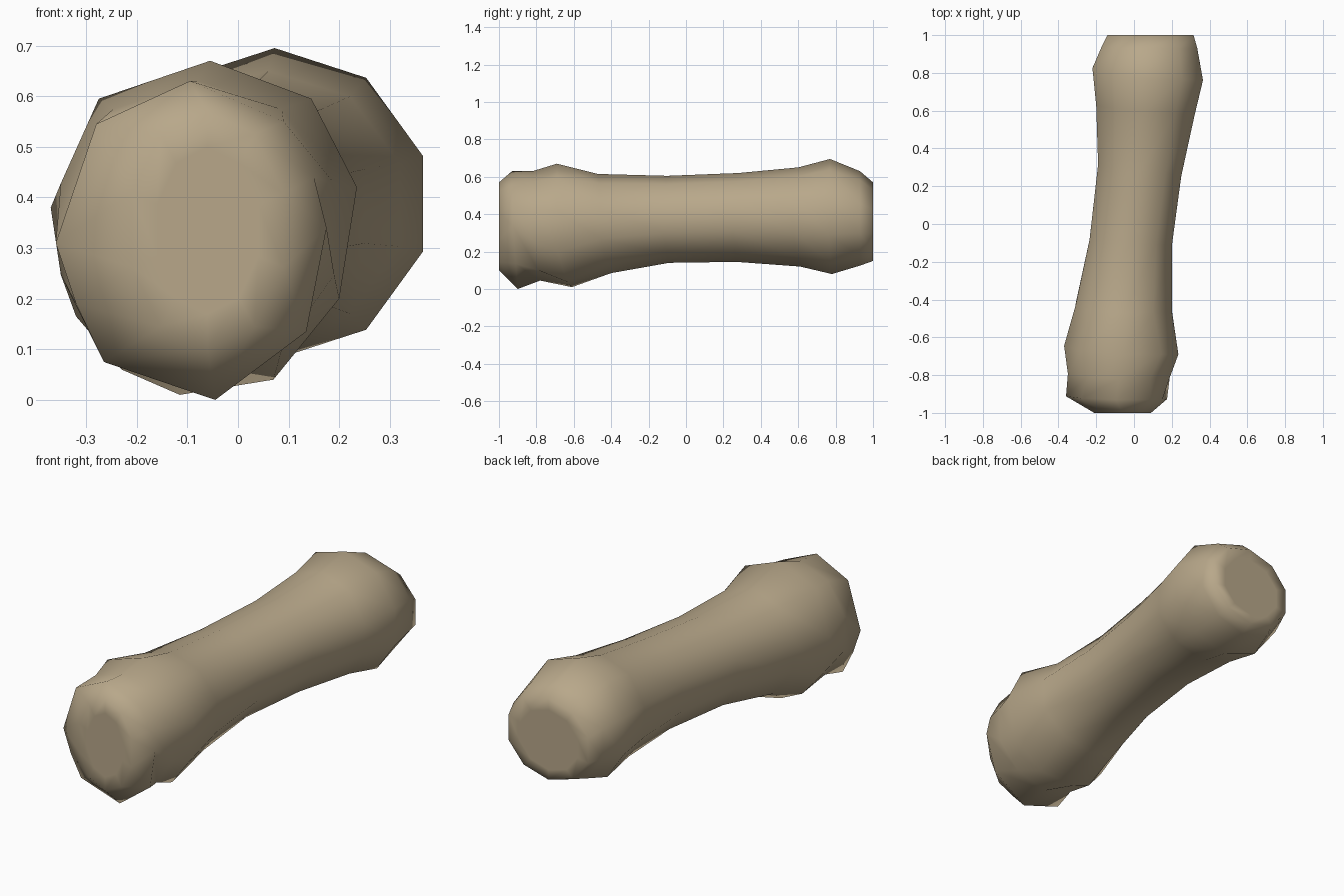
import bpy, bmesh, math

if "Cube" in bpy.data.objects:
    bpy.data.objects.remove(bpy.data.objects["Cube"])

SIDES = 10
ANGLES = [math.pi / 2 - i * 2 * math.pi / SIDES for i in range(SIDES)]  # clockwise from the top


def tilt(a, ys):
    """y of a ring point, blended from its y at top, bottom, left and right."""
    s, c = math.sin(a), math.cos(a)
    return s * s * ys[0 if s > 0 else 1] + c * c * ys[3 if c > 0 else 2]


def oval(ys, left, right, low, high):
    rx = (right - left) / 2 / math.cos(math.radians(18))
    rz = (high - low) / 2
    cx, cz = (left + right) / 2, (low + high) / 2
    return [(cx + rx * math.cos(a), tilt(a, ys), cz + rz * math.sin(a)) for a in ANGLES]


def outline(ys, pts):
    return [(x, tilt(a, ys), z) for a, (x, z) in zip(ANGLES, pts)]


def flat(y):
    return (y, y, y, y)


# cross-sections from the front end to the back end
rings = [
    oval(flat(-1.0), -0.16, 0.04, 0.17, 0.50),
    oval(flat(-1.0), -0.21, 0.09, 0.10, 0.57),
    outline((-0.93, -0.90, -0.91, -0.93),
            [(-.095, .63), (.09, .55), (.15, .44), (.175, .34), (.135, .135),
             (-.045, 0), (-.265, .075), (-.32, .19), (-.36, .31), (-.28, .545)]),
    oval((-0.82, -0.78, -0.79, -0.81), -0.35, 0.19, 0.045, 0.63),
    outline((-0.69, -0.61, -0.64, -0.69),
            [(-.055, .67), (.145, .595), (.235, .42), (.2, .2), (.07, .04),
             (-.115, .01), (-.23, .06), (-.32, .165), (-.37, .38), (-.275, .595)]),
    oval((-0.47, -0.40, -0.43, -0.46), -0.31, 0.20, 0.085, 0.615),
    oval((-0.10, -0.09, -0.08, -0.12), -0.235, 0.20, 0.14, 0.605),
    oval((0.28, 0.27, 0.32, 0.25), -0.19, 0.25, 0.145, 0.62),
    oval((0.60, 0.61, 0.63, 0.57), -0.20, 0.32, 0.12, 0.65),
    oval((0.77, 0.78, 0.83, 0.76), -0.22, 0.365, 0.08, 0.695),
    oval(flat(0.93), -0.175, 0.335, 0.125, 0.63),
    oval(flat(1.0), -0.14, 0.315, 0.15, 0.57),
    oval(flat(1.0), -0.08, 0.25, 0.20, 0.51),
]

# bone: loft the sections and close both ends
bm = bmesh.new()
loops = [[bm.verts.new(p) for p in ring] for ring in rings]
for a, b in zip(loops, loops[1:]):
    for i in range(SIDES):
        j = (i + 1) % SIDES
        bm.faces.new((a[i], a[j], b[j], b[i]))
bm.faces.new(loops[0])
bm.faces.new(loops[-1])
bmesh.ops.recalc_face_normals(bm, faces=bm.faces)
for f in bm.faces:
    f.smooth = True

mesh = bpy.data.meshes.new("bone")
bm.to_mesh(mesh)
bm.free()
mat = bpy.data.materials.new("aged bone tan")
mat.diffuse_color = (0.48, 0.39, 0.255, 1)
mat.use_nodes = True
mat.node_tree.nodes["Principled BSDF"].inputs["Base Color"].default_value = mat.diffuse_color
mesh.materials.append(mat)
bone = bpy.data.objects.new("bone", mesh)
bpy.context.collection.objects.link(bone)
